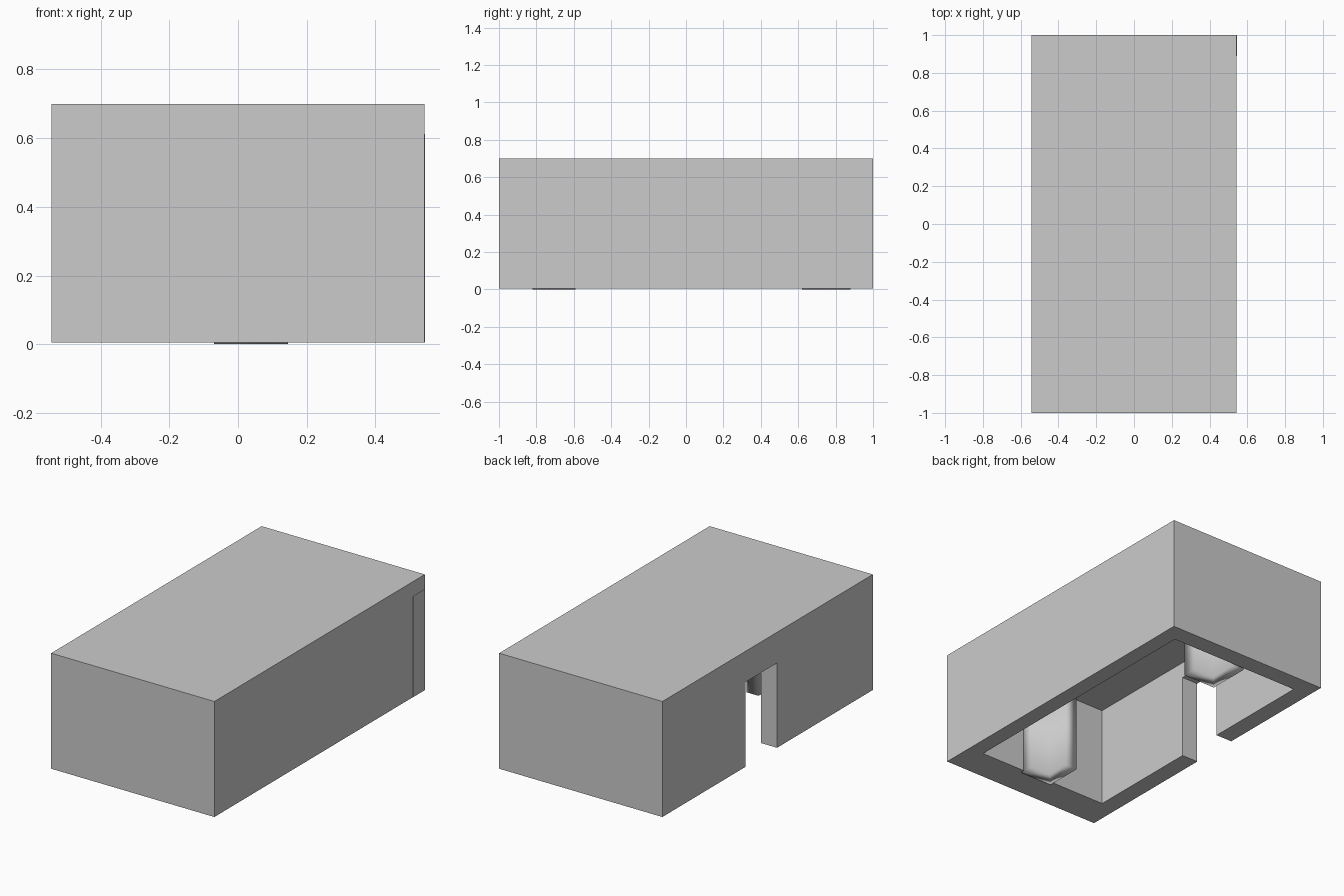
import bpy, bmesh

if "Cube" in bpy.data.objects:
    bpy.data.objects.remove(bpy.data.objects["Cube"])


def prism(name, outline, z0, z1, smooth=False):
    """Extrude a plan outline (counter-clockwise) between two heights."""
    bm = bmesh.new()
    face = bm.faces.new([bm.verts.new((x, y, z0)) for x, y in outline])
    top = bmesh.ops.extrude_face_region(bm, geom=[face])["geom"]
    for v in top:
        if isinstance(v, bmesh.types.BMVert):
            v.co.z = z1
    bmesh.ops.recalc_face_normals(bm, faces=bm.faces)
    for f in bm.faces:
        f.smooth = smooth
    mesh = bpy.data.meshes.new(name)
    bm.to_mesh(mesh)
    bm.free()
    ob = bpy.data.objects.new(name, mesh)
    bpy.context.collection.objects.link(ob)
    return ob


def block(name, x0, x1, y0, y1, z0, z1):
    return prism(name, [(x0, y0), (x1, y0), (x1, y1), (x0, y1)], z0, z1)


W = 0.543            # half width of the building
IN_L, IN_R = -0.435, 0.445   # inner faces of the side walls
IN_F, IN_B = -0.80, 0.89     # inner faces of front and back walls
BASE, CEIL, TOP = 0.005, 0.612, 0.70
DOOR0, DOOR1, DOOR_H = -0.09, 0.21, 0.515

# roof slab
block("roof", -W, W, -1, 1, CEIL, TOP)

# walls; the back wall stands a hair proud of the right side
block("front_wall", -W, W, -1, IN_F, BASE, CEIL)
block("back_wall", -W, W + 0.001, IN_B, 1, BASE, CEIL)
block("right_wall", IN_R, W, IN_F, IN_B, BASE, CEIL)

# left wall with a doorway, as one profile in the side plane
door_wall = prism("door_wall", [
    (IN_F, BASE), (DOOR0, BASE), (DOOR0, DOOR_H), (DOOR1, DOOR_H),
    (DOOR1, BASE), (IN_B, BASE), (IN_B, CEIL), (IN_F, CEIL)], -W, IN_L)
for v in door_wall.data.vertices:
    y, z, x = v.co
    v.co = (x, y, z)

# two angled interior partitions, slightly lower than the walls
for name, y0, y1 in (("front_partition", -0.82, -0.59),
                     ("back_partition", 0.62, 0.88)):
    x0, x1, t = -0.07, 0.145, 0.08
    prism(name, [(x0, y0), (x1, y0), (x1, y0 + t + 0.01),
                 (x0 + t, y0 + t + 0.01), (x0 + t, y1), (x0, y1)],
          0.0, 0.60, smooth=True)
